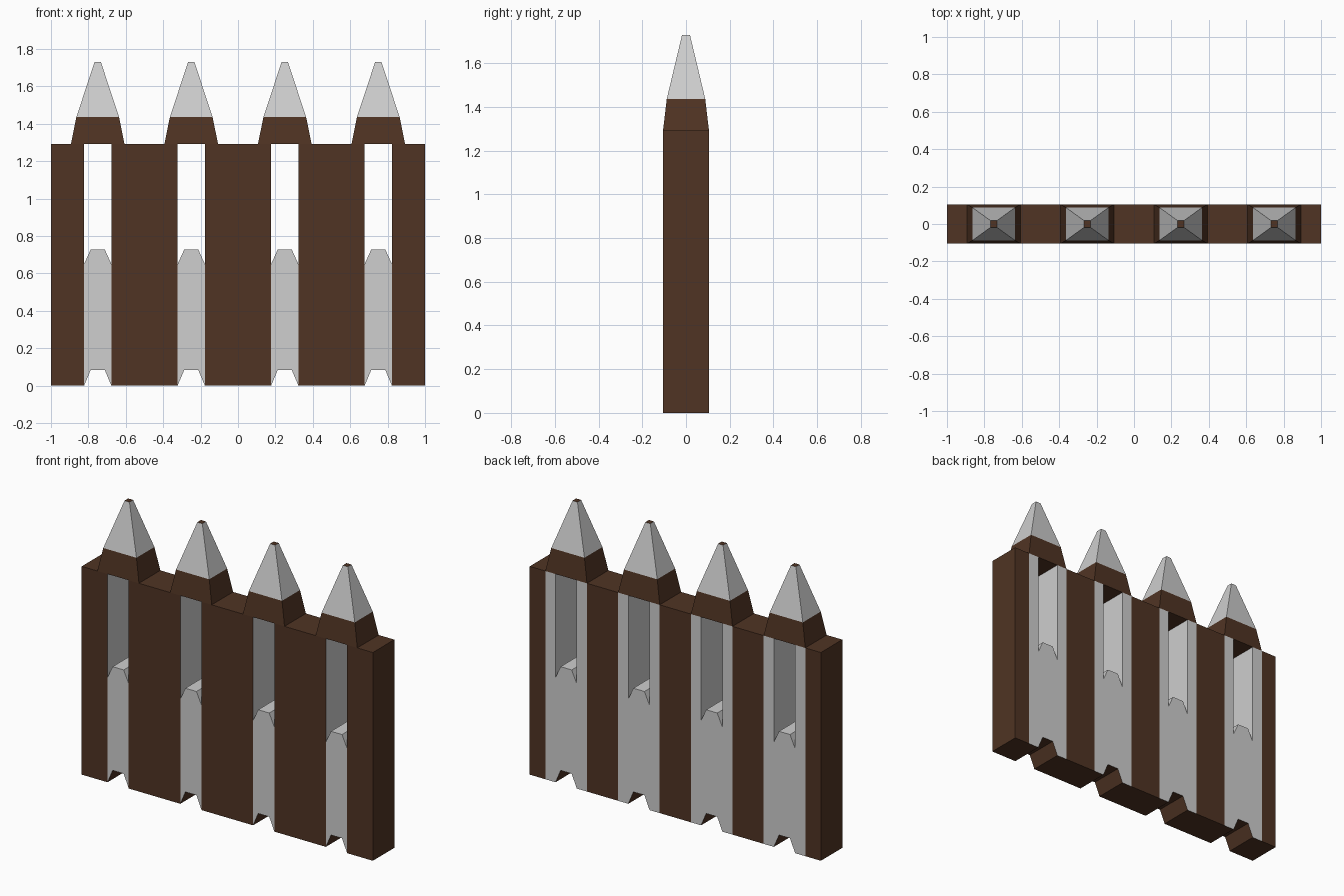
import bpy, bmesh

if "Cube" in bpy.data.objects:
    bpy.data.objects.remove(bpy.data.objects["Cube"])

WALL_TOP, HALF_Y = 1.293, 0.105
BAYS = (-0.75, -0.25, 0.25, 0.75)
SLOT, STRIP, CREST = 0.073, 0.143, 0.038   # half widths within a bay


def material(name, rgb):
    m = bpy.data.materials.new(name)
    m.diffuse_color = (*rgb, 1)
    m.use_nodes = True
    m.node_tree.nodes["Principled BSDF"].inputs["Base Color"].default_value = m.diffuse_color
    return m


brown = material("dark brown", (0.080, 0.034, 0.017))
grey = material("light grey", (0.62, 0.62, 0.62))


def finish(bm, name, rule):
    bmesh.ops.recalc_face_normals(bm, faces=bm.faces)
    bm.normal_update()
    for f in bm.faces:
        f.material_index = 1 if rule(f) else 0
    me = bpy.data.meshes.new(name)
    bm.to_mesh(me)
    bm.free()
    me.materials.append(brown)
    me.materials.append(grey)
    ob = bpy.data.objects.new(name, me)
    bpy.context.collection.objects.link(ob)
    return ob


# Wall: flat front sheet of strips and notched infills, extruded to depth
def build_wall():
    bm = bmesh.new()

    def poly(pts):
        bm.faces.new([bm.verts.new((x, -HALF_Y, z)) for x, z in pts])

    for c in BAYS:
        for s in (-1, 1):
            a, b, e = c + s * SLOT, c + s * STRIP, c + s * 0.25
            poly([(a, 0), (b, 0), (b, WALL_TOP), (a, WALL_TOP), (a, 0.65)])
            poly([(b, 0), (e, 0), (e, WALL_TOP), (b, WALL_TOP)])
        poly([(c - SLOT, 0), (c - CREST, 0.083), (c + CREST, 0.083), (c + SLOT, 0),
              (c + SLOT, 0.65), (c + CREST, 0.727), (c - CREST, 0.727), (c - SLOT, 0.65)])
    bmesh.ops.remove_doubles(bm, verts=bm.verts, dist=0.0005)
    bmesh.ops.recalc_face_normals(bm, faces=bm.faces)
    res = bmesh.ops.extrude_face_region(bm, geom=bm.faces[:])
    moved = [v for v in res["geom"] if isinstance(v, bmesh.types.BMVert)]
    bmesh.ops.translate(bm, verts=moved, vec=(0, 2 * HALF_Y, 0))

    # Grey: infill fronts, wide strips on the back, slot jambs and sills
    def is_grey(f):
        p, n = f.calc_center_median(), f.normal
        dx = min(abs(p.x - c) for c in BAYS)
        if n.y < -0.5:
            return dx < SLOT - 0.01
        if n.y > 0.5:
            return dx < STRIP
        if abs(n.x) > 0.95:
            return dx < SLOT + 0.01
        return n.z > 0 and p.z < 1

    return finish(bm, "wall", is_grey)


# Merlon: brown tapered base under a grey blunt spike with a brown tip
def build_merlon(c, number):
    bm = bmesh.new()
    levels = [(STRIP, HALF_Y, WALL_TOP), (0.114, 0.088, 1.437), (0.017, 0.018, 1.73)]
    rings = [[bm.verts.new((c + sx * hx, sy * hy, z))
              for sx, sy in ((-1, -1), (1, -1), (1, 1), (-1, 1))]
             for hx, hy, z in levels]
    for lo, hi in zip(rings, rings[1:]):
        for i in range(4):
            j = (i + 1) % 4
            bm.faces.new((lo[i], lo[j], hi[j], hi[i]))
    bm.faces.new(rings[0][::-1])
    bm.faces.new(rings[-1])
    finish(bm, f"merlon_{number}",
           lambda f: f.calc_center_median().z > 1.44 and f.normal.z < 0.9)


build_wall()
for i, c in enumerate(BAYS, 1):
    build_merlon(c, i)
